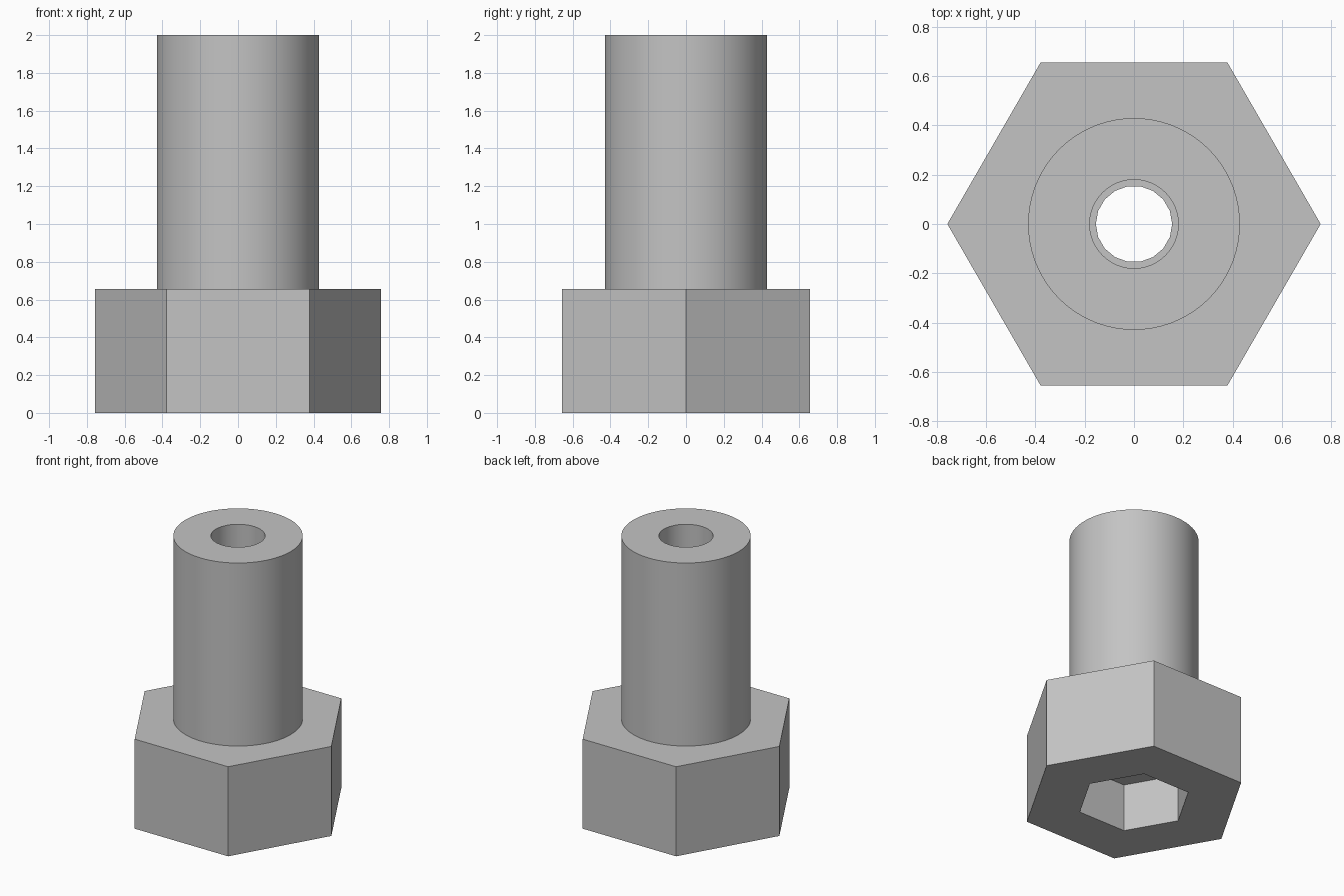
import bpy
import math

cube = bpy.data.objects.get("Cube")
if cube:
    bpy.data.objects.remove(cube, do_unlink=True)

HEAD_TOP = 0.657
SHAFT_TOP = 2.0

metal = bpy.data.materials.new("plain grey")
metal.use_nodes = True
grey = (0.55, 0.55, 0.55, 1)
metal.diffuse_color = grey
metal.node_tree.nodes["Principled BSDF"].inputs["Base Color"].default_value = grey


def prism(name, sides, radius, bottom, top):
    """Upright prism with its first corner on the x axis."""
    bpy.ops.mesh.primitive_cylinder_add(
        vertices=sides, radius=radius, depth=top - bottom,
        location=(0, 0, (bottom + top) / 2), rotation=(0, 0, math.pi / 2))
    obj = bpy.context.object
    obj.name = name
    bpy.ops.object.transform_apply(location=True, rotation=True, scale=True)
    obj.data.materials.append(metal)
    return obj


def cut(target, cutter):
    """Subtract the cutter from the target, then discard it."""
    cutter.hide_render = True
    mod = target.modifiers.new("cut", 'BOOLEAN')
    mod.operation = 'DIFFERENCE'
    mod.solver = 'EXACT'
    mod.object = cutter
    bpy.ops.object.select_all(action='DESELECT')
    bpy.context.view_layer.objects.active = target
    target.select_set(True)
    bpy.ops.object.modifier_apply(modifier=mod.name)
    bpy.data.objects.remove(cutter, do_unlink=True)


def finish(obj):
    bpy.ops.object.select_all(action='DESELECT')
    bpy.context.view_layer.objects.active = obj
    obj.select_set(True)
    bpy.ops.object.shade_smooth_by_angle(angle=math.radians(30))


# Hexagonal head with a hexagonal socket and a narrow bore
head = prism("hex_head", 6, 0.758, 0, HEAD_TOP)
cut(head, prism("socket_cutter", 6, 0.383, -0.1, 0.35))
cut(head, prism("narrow_bore_cutter", 18, 0.155, 0.2, 0.8))
finish(head)

# Round shaft with a slightly wider bore, leaving a ledge at the head
shaft = prism("shaft", 72, 0.43, HEAD_TOP, SHAFT_TOP)
cut(shaft, prism("wide_bore_cutter", 48, 0.18, 0.5, 2.1))
finish(shaft)
